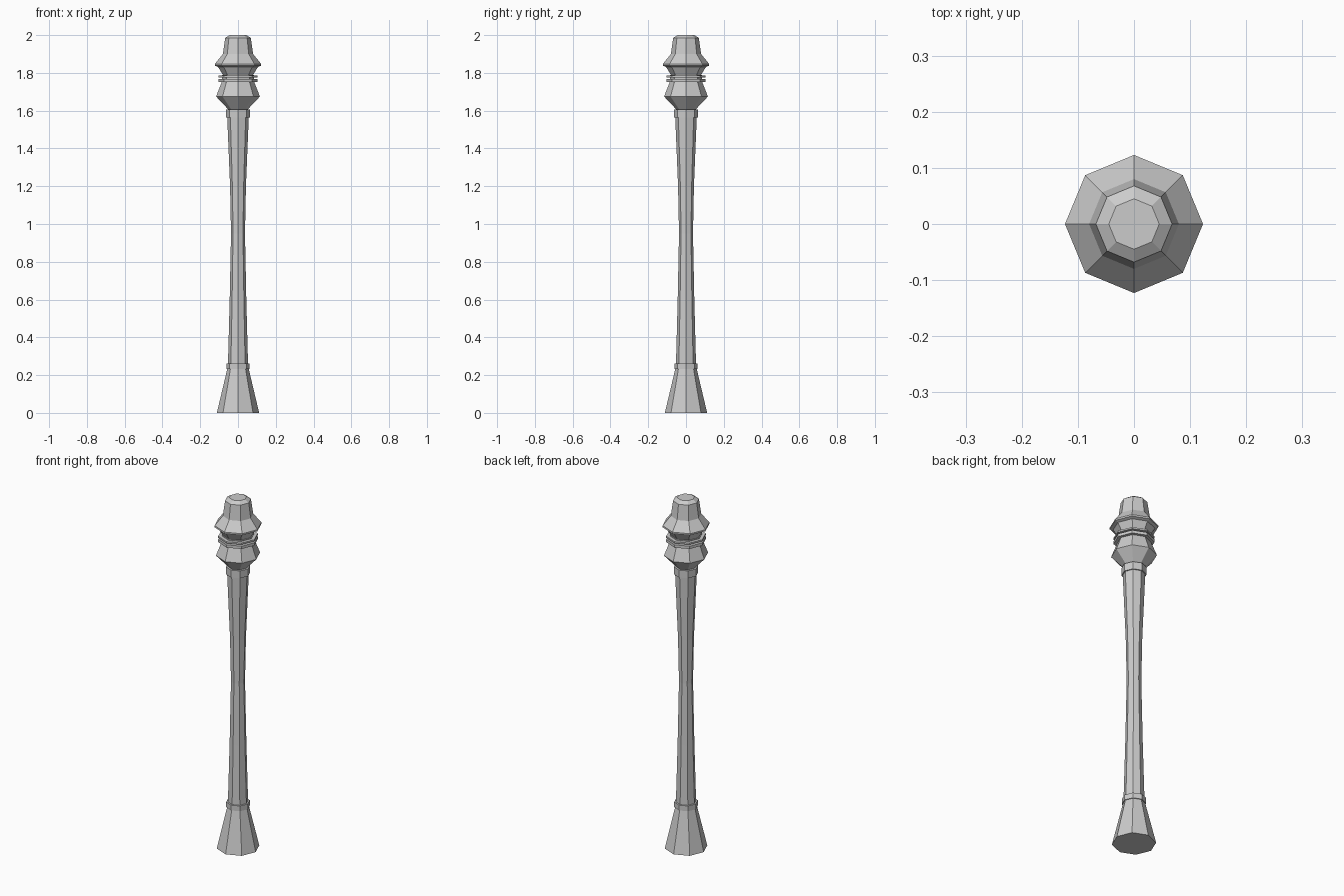
import bpy, bmesh
from math import cos, sin, pi

if "Cube" in bpy.data.objects:
    bpy.data.objects.remove(bpy.data.objects["Cube"])

SIDES = 8


def lathe(name, profile):
    """Closed octagonal turning from (radius, height) points, bottom to top."""
    bm = bmesh.new()
    rings = [[bm.verts.new((r * cos(2 * pi * i / SIDES), r * sin(2 * pi * i / SIDES), z))
              for i in range(SIDES)] for r, z in profile]
    for a, b in zip(rings, rings[1:]):
        for i in range(SIDES):
            j = (i + 1) % SIDES
            bm.faces.new((a[i], a[j], b[j], b[i]))
    bm.faces.new(rings[0][::-1])
    bm.faces.new(rings[-1])
    mesh = bpy.data.meshes.new(name)
    bm.to_mesh(mesh)
    bm.free()
    obj = bpy.data.objects.new(name, mesh)
    bpy.context.collection.objects.link(obj)
    return obj


# Flared foot and the thin collar above it
lathe("foot", [(0.112, 0), (0.057, 0.232)])
lathe("lower_collar", [(0.062, 0.232), (0.062, 0.262)])

# Waisted shaft
lathe("shaft", [(0.054, 0.232), (0.053, 0.262), (0.044, 0.6), (0.037, 0.95),
                (0.042, 1.2), (0.057, 1.565), (0.057, 1.6)])
lathe("upper_collar", [(0.064, 1.565), (0.064, 1.607)])

# Lower bulge of the head
lathe("head_bulge", [(0.05, 1.605), (0.116, 1.675), (0.086, 1.752)])

# Pair of thin rings around the neck
lathe("neck", [(0.085, 1.745), (0.085, 1.79)])
for name, z0, z1 in (("neck_ring_lower", 1.751, 1.767), ("neck_ring_upper", 1.776, 1.785)):
    lathe(name, [(0.104, z0), (0.104, z1)])

# Flared cap with tapered tip
lathe("cap", [(0.077, 1.785), (0.106, 1.832), (0.123, 1.838), (0.123, 1.847),
              (0.08, 1.9), (0.068, 1.985), (0.045, 2.0)])
